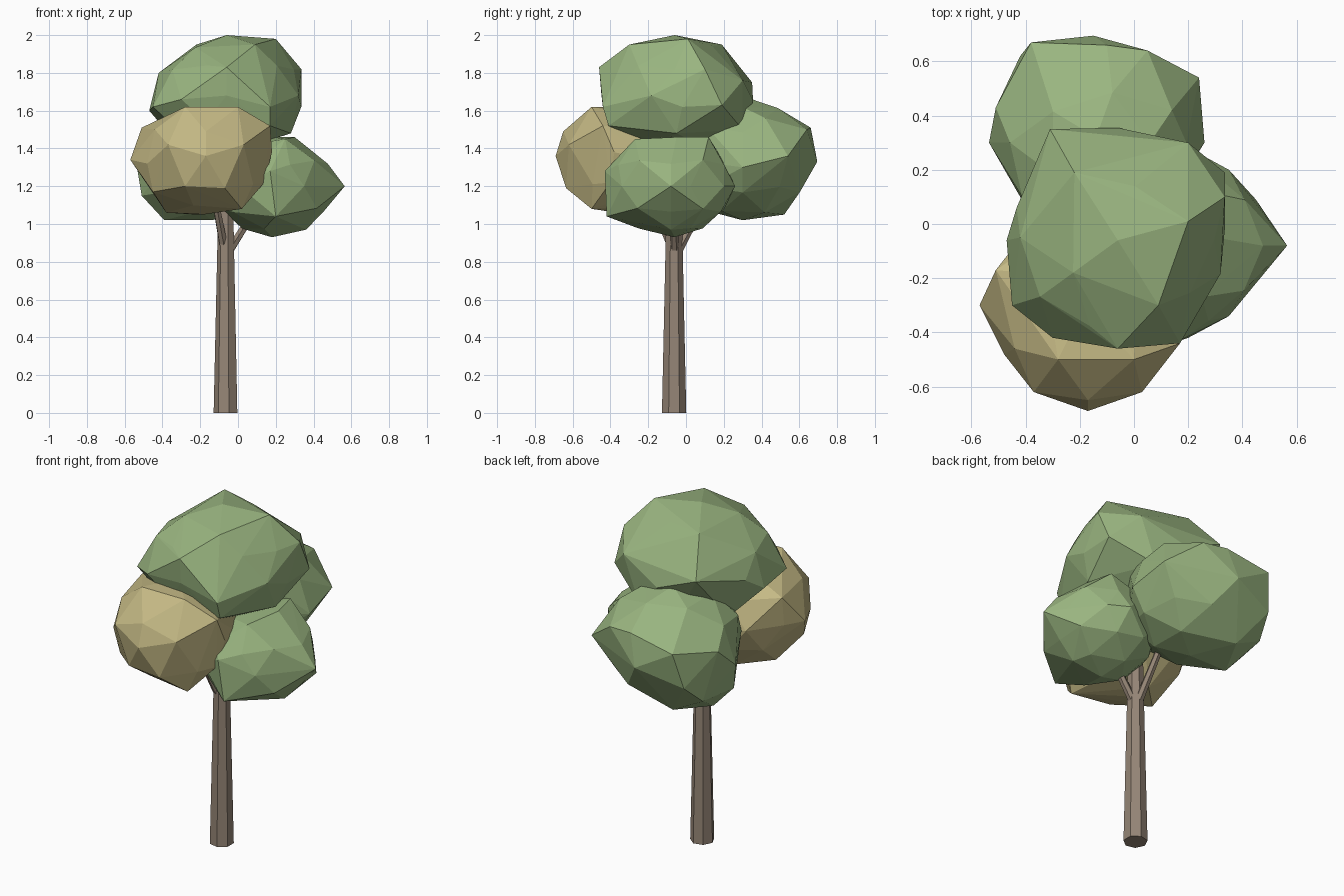
import bpy, bmesh, math, random
from mathutils import Vector


def material(name, rgb):
    m = bpy.data.materials.new(name)
    m.diffuse_color = (*rgb, 1)
    return m


GREEN = material("leaf green", (0.32, 0.46, 0.215))
YELLOW = material("leaf yellow", (0.56, 0.49, 0.235))
BARK = material("bark brown", (0.30, 0.235, 0.18))


def finish(bm, name, mat):
    mesh = bpy.data.meshes.new(name)
    bm.to_mesh(mesh)
    bm.free()
    mesh.materials.append(mat)
    bpy.context.collection.objects.link(bpy.data.objects.new(name, mesh))


def limb(name, rings, sides):
    """Tapered flat-sided limb through (point, radius) rings."""
    bm = bmesh.new()
    axis = (Vector(rings[-1][0]) - Vector(rings[0][0])).normalized()
    turn = axis.to_track_quat('Z', 'Y')
    loops = []
    for point, r in rings:
        loops.append([bm.verts.new(Vector(point) + turn @ Vector(
            (r * math.cos(a), r * math.sin(a), 0)))
            for a in (math.tau * i / sides for i in range(sides))])
    for low, high in zip(loops, loops[1:]):
        for i in range(sides):
            j = (i + 1) % sides
            bm.faces.new((low[i], low[j], high[j], high[i]))
    bm.faces.new(loops[0][::-1])
    bm.faces.new(loops[-1])
    finish(bm, name, BARK)


def leaf_clump(name, centre, radii, mat, seed, corners):
    """Convex faceted blob, slightly uneven, with corners pulled to set points."""
    rng = random.Random(seed)
    bm = bmesh.new()
    bmesh.ops.create_icosphere(bm, subdivisions=2, radius=1)
    centre, radii = Vector(centre), Vector(radii)
    free = {v: v.co.normalized() for v in bm.verts}
    for v in bm.verts:
        v.co = centre + v.co * radii * rng.uniform(0.96, 1.0)
    for c in corners:
        offset = Vector(c) - centre
        d = Vector([o / r for o, r in zip(offset, radii)]).normalized()
        best = max(free, key=lambda v: free[v].dot(d))
        best.co = c
        del free[best]
    # Wrap the points in a clean convex skin
    points = [v.co.copy() for v in bm.verts]
    bm.clear()
    for p in points:
        bm.verts.new(p)
    bmesh.ops.convex_hull(bm, input=bm.verts[:])
    loose = [v for v in bm.verts if not v.link_faces]
    bmesh.ops.delete(bm, geom=loose, context='VERTS')
    bmesh.ops.recalc_face_normals(bm, faces=bm.faces[:])
    finish(bm, name, mat)


# Trunk and branches
limb("trunk", [((-0.063, -0.063, 0), 0.066), ((-0.063, -0.063, 0.9), 0.046),
               ((-0.063, -0.063, 1.5), 0.035)], 7)
limb("branch_right", [((-0.045, -0.06, 0.86), 0.024), ((0.12, -0.07, 1.12), 0.018)], 6)
limb("branch_back", [((-0.065, -0.04, 0.86), 0.024), ((-0.1, 0.14, 1.2), 0.018)], 6)
limb("branch_front", [((-0.075, -0.075, 0.88), 0.024), ((-0.13, -0.2, 1.18), 0.018)], 6)

# Foliage
leaf_clump("top_foliage", (-0.06, -0.06, 1.68), (0.40, 0.40, 0.31), GREEN, 1, [
    (-0.06, -0.06, 2.0), (-0.06, -0.46, 1.83), (0.2, 0.01, 1.98),
    (0.335, 0.1, 1.82), (0.335, -0.02, 1.62), (-0.42, -0.05, 1.8),
    (-0.31, 0.35, 1.75), (-0.45, -0.3, 1.62), (0.17, -0.44, 1.62),
    (-0.06, 0.355, 1.65), (0.2, 0.3, 1.76), (-0.3, -0.42, 1.66),
    (-0.22, 0.19, 1.95), (0.09, -0.3, 1.95), (-0.47, -0.06, 1.6),
    (0.335, 0.19, 1.63), (0.28, -0.05, 1.48), (0.17, -0.41, 1.52),
    (0.1, 0.3, 1.5), (-0.3, -0.28, 1.48), (-0.35, 0.1, 1.46)])
leaf_clump("yellow_foliage", (-0.18, -0.30, 1.34), (0.36, 0.37, 0.29), YELLOW, 2, [
    (-0.57, -0.30, 1.34), (-0.51, -0.17, 1.51), (-0.17, -0.69, 1.36),
    (0.17, -0.44, 1.52), (0.03, -0.62, 1.42), (-0.37, -0.62, 1.42),
    (-0.48, -0.48, 1.32), (-0.44, -0.46, 1.5), (-0.45, -0.46, 1.17),
    (0.0, -0.5, 1.62), (-0.28, -0.5, 1.62), (-0.38, -0.30, 1.06),
    (0.02, -0.5, 1.08), (0.14, -0.4, 1.22), (-0.22, -0.14, 1.05),
    (0.18, -0.38, 1.38), (-0.17, -0.65, 1.49), (-0.07, -0.635, 1.19),
    (-0.28, -0.62, 1.2)])
leaf_clump("right_foliage", (0.19, -0.08, 1.2), (0.32, 0.34, 0.265), GREEN, 3, [
    (0.565, -0.08, 1.2), (0.30, -0.05, 1.46), (0.18, -0.06, 0.93),
    (0.35, 0.2, 1.2), (0.35, -0.34, 1.2), (0.2, -0.42, 1.04),
    (0.45, 0.09, 1.08), (0.17, -0.43, 1.28), (0.24, 0.26, 1.2),
    (0.36, -0.08, 0.97), (0.25, -0.27, 1.45), (0.26, 0.12, 1.46)])
leaf_clump("back_foliage", (-0.14, 0.30, 1.34), (0.38, 0.38, 0.33), GREEN, 4, [
    (-0.535, 0.30, 1.30), (-0.38, 0.67, 1.46), (-0.42, 0.62, 1.25),
    (-0.15, 0.695, 1.33), (0.05, 0.64, 1.5), (0.24, 0.54, 1.36),
    (0.26, 0.30, 1.3), (-0.39, 0.30, 1.02), (-0.28, 0.52, 1.05),
    (-0.14, 0.32, 1.67), (-0.51, 0.43, 1.42), (-0.1, 0.66, 1.51),
    (0.14, 0.42, 1.56), (-0.51, 0.28, 1.15), (-0.46, 0.5, 1.14)])
